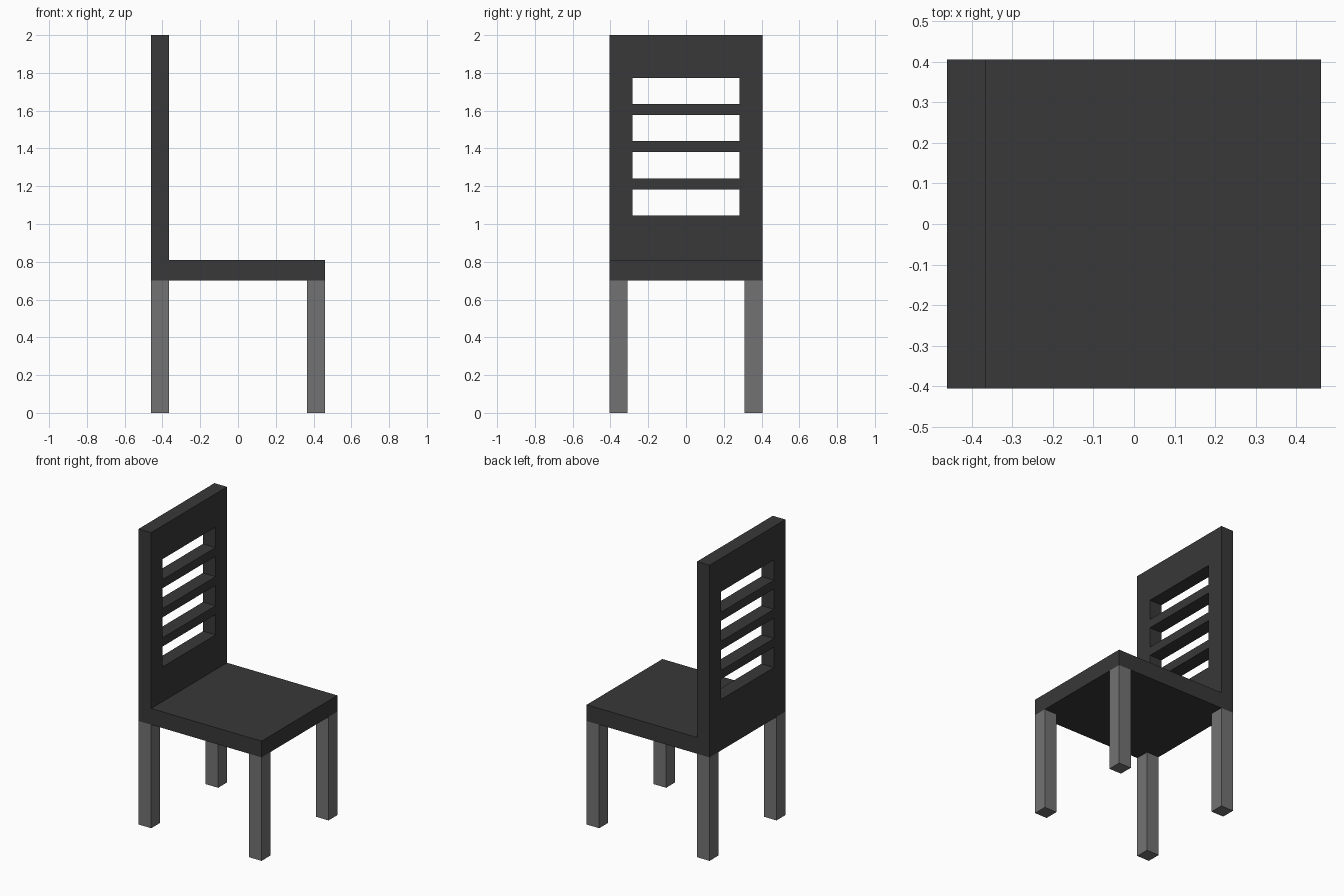
import bpy, bmesh

if "Cube" in bpy.data.objects:
    bpy.data.objects.remove(bpy.data.objects["Cube"])

HX, HY = 0.46, 0.405          # half footprint
LEG = 0.094                   # leg side and backrest thickness
SEAT_LO, SEAT_HI, TOP = 0.70, 0.81, 2.0


def material(name, v):
    m = bpy.data.materials.new(name)
    m.diffuse_color = (v, v, v, 1)
    m.use_nodes = True
    m.node_tree.nodes["Principled BSDF"].inputs["Base Color"].default_value = m.diffuse_color
    return m


def link(name, bm, mat=None):
    bmesh.ops.recalc_face_normals(bm, faces=bm.faces)
    me = bpy.data.meshes.new(name)
    bm.to_mesh(me)
    bm.free()
    ob = bpy.data.objects.new(name, me)
    bpy.context.collection.objects.link(ob)
    if mat:
        me.materials.append(mat)
    return ob


def box(bm, lo, hi):
    verts = bmesh.ops.create_cube(bm, size=1)["verts"]
    for v in verts:
        v.co = [(a + b) / 2 + c * (b - a) for a, b, c in zip(lo, hi, v.co)]


dark = material("dark_frame", 0.04)
grey = material("grey_legs", 0.17)

# Seat and backrest: one L-shaped side profile extruded across the width
profile = [(-HX, SEAT_LO), (HX, SEAT_LO), (HX, SEAT_HI),
           (-HX + LEG, SEAT_HI), (-HX + LEG, TOP), (-HX, TOP)]
bm = bmesh.new()
face = bm.faces.new([bm.verts.new((x, -HY, z)) for x, z in profile])
ext = bmesh.ops.extrude_face_region(bm, geom=[face])["geom"]
bmesh.ops.translate(bm, vec=(0, 2 * HY, 0),
                    verts=[g for g in ext if isinstance(g, bmesh.types.BMVert)])
body = link("seat_and_backrest", bm, dark)

# Four slots cut through the backrest, leaving three slats
bm = bmesh.new()
for i in range(4):
    z = 1.045 + i * 0.197
    box(bm, (-HX - 0.1, -0.283, z), (-HX + LEG + 0.1, 0.283, z + 0.138))
cutter = link("slot_cutter", bm)
cutter.hide_render = True
mod = body.modifiers.new("slots", "BOOLEAN")
mod.operation = "DIFFERENCE"
mod.solver = "EXACT"
mod.object = cutter
bpy.context.view_layer.objects.active = body
bpy.ops.object.modifier_apply(modifier=mod.name)
bpy.data.objects.remove(cutter)

# Four square legs flush with the seat corners
for xn, sx in (("back", -1), ("front", 1)):
    for yn, sy in (("right", -1), ("left", 1)):
        cx, cy = sx * (HX - LEG / 2), sy * (HY - LEG / 2)
        bm = bmesh.new()
        box(bm, (cx - LEG / 2, cy - LEG / 2, 0), (cx + LEG / 2, cy + LEG / 2, SEAT_LO))
        link(f"{xn}_{yn}_leg", bm, grey)
